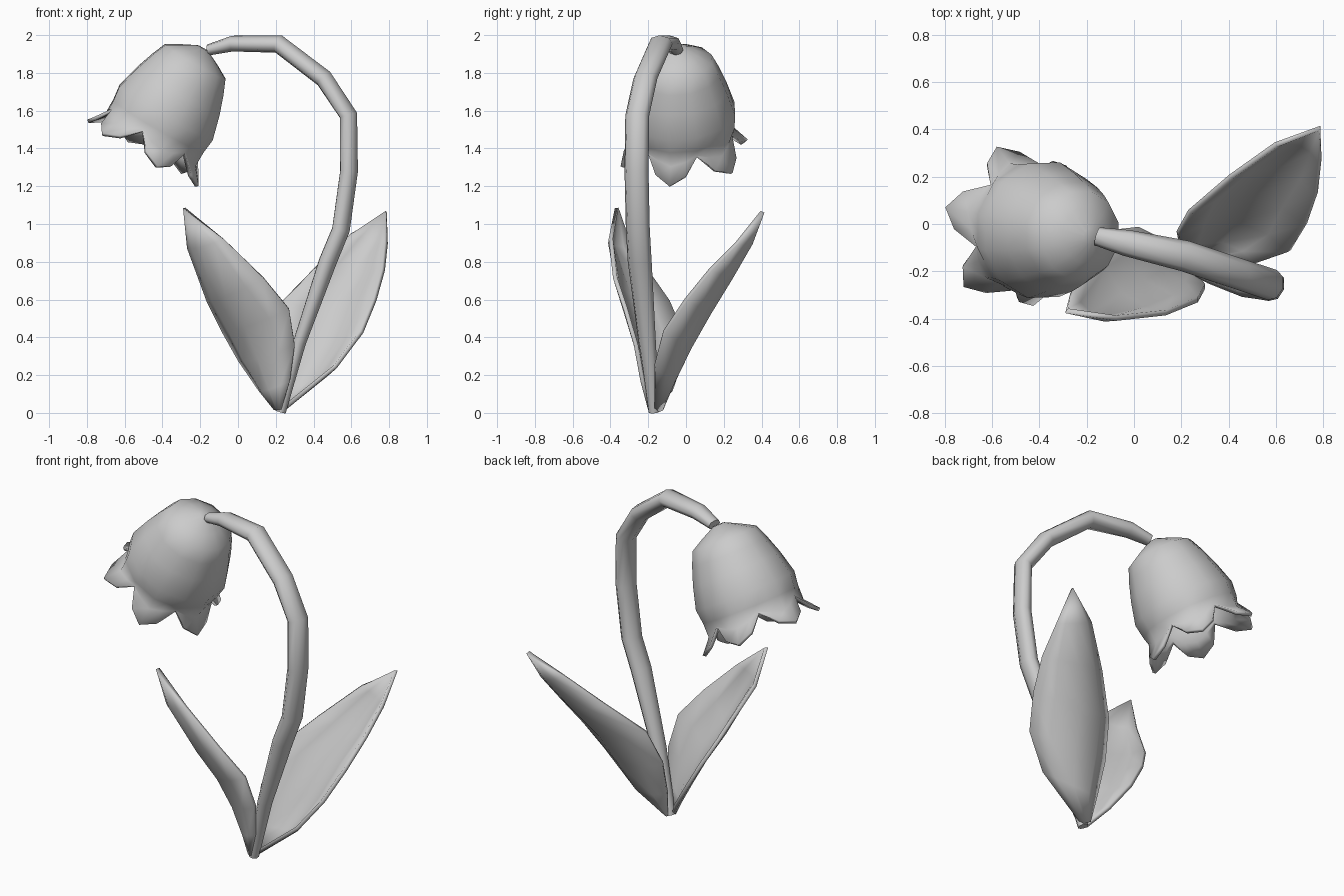
import bpy, bmesh
from math import cos, sin, pi
from mathutils import Vector as V

if "Cube" in bpy.data.objects:
    bpy.data.objects.remove(bpy.data.objects["Cube"])


def build(name, rings, closed, caps=(), thickness=0, angle=60):
    """Skin a list of equal-length point rows into a smooth-shaded object."""
    bm = bmesh.new()
    rows = [[bm.verts.new(p) for p in ring] for ring in rings]
    n = len(rows[0])
    for a, b in zip(rows, rows[1:]):
        for i in range(n if closed else n - 1):
            j = (i + 1) % n
            bm.faces.new((a[i], a[j], b[j], b[i]))
    for c in caps:
        bm.faces.new(rows[c])
    bmesh.ops.remove_doubles(bm, verts=bm.verts, dist=0.0005)
    bmesh.ops.recalc_face_normals(bm, faces=bm.faces)
    me = bpy.data.meshes.new(name)
    bm.to_mesh(me)
    bm.free()
    ob = bpy.data.objects.new(name, me)
    bpy.context.collection.objects.link(ob)
    if thickness:
        mod = ob.modifiers.new("thickness", "SOLIDIFY")
        mod.thickness = thickness
        mod.offset = 0
    bpy.ops.object.select_all(action="DESELECT")
    ob.select_set(True)
    bpy.context.view_layer.objects.active = ob
    bpy.ops.object.shade_smooth_by_angle(angle=angle * pi / 180)
    return ob


# Stem: flattened tube swept along an arching path (point, width scale)
path = [((.225, -.17, .005), .45), ((.325, -.205, .37), .72), ((.475, -.245, .8), 1),
        ((.545, -.255, .97), 1), ((.588, -.262, 1.28), 1), ((.585, -.258, 1.575), 1),
        ((.455, -.215, 1.77), 1), ((.215, -.135, 1.953), 1), ((-.03, -.08, 1.955), .85),
        ((-.155, -.052, 1.922), .6)]
pts = [V(p) for p, _ in path]
side = V((.28, .96, 0)).normalized()
rings = []
for k, (p, s) in enumerate(zip(pts, (s for _, s in path))):
    t = (pts[min(k + 1, len(pts) - 1)] - pts[max(k - 1, 0)]).normalized()
    up = t.cross(side).normalized()
    rings.append([p + side * cos(i * pi / 4) * .066 * s + up * sin(i * pi / 4) * .049 * max(s, .6)
                  for i in range(8)])
build("stem", rings, True, caps=(0, -1), angle=75)

# Bell flower: twelve-sided cup around a tilted axis, flaring into six petal tips
axis = V((-.497, .067, -.864)).normalized()
top = V((-.182, -.053, 1.935))
u = V((-.285, .0775, .17))
u = (u - axis * u.dot(axis)).normalized()
w = axis.cross(u)
# each row: (depth, radius) at petal centre, petal shoulder, valley
rows = [[(.015, .03)] * 3, [(.055, .11)] * 3, [(.095, .183)] * 3, [(.17, .215)] * 3,
        [(.27, .25)] * 3, [(.4, .285)] * 3, [(.48, .275)] * 3,
        [(.57, .275), (.555, .268), (.52, .26)],
        [(.652, .345), (.615, .322), (.53, .262)]]
rings = []
for row in rows:
    ring = []
    for i in range(24):
        d, r = row[(0, 1, 2, 1)[i % 4]]
        if i % 2:
            r *= cos(pi / 12)
        a = i * pi / 12
        ring.append(top + axis * d + (u * cos(a) + w * sin(a)) * r)
    rings.append(ring)
build("bell_flower", rings, True, caps=(0,), thickness=.02)


def leaf(name, left, right, tip, cup=.21):
    """Cupped blade between two edge curves that meet in a point."""
    tip = V(tip)
    length = tip - V(left[0])
    rings = []
    for l, r in zip(left, right):
        l, r = V(l), V(r)
        n = (r - l).cross(length).normalized()
        if n.z > 0:
            n = -n
        rings.append([l.lerp(r, f) + n * cup * (r - l).length * 4 * f * (1 - f)
                      for f in (0, .2, .5, .8, 1)])
    rings.append([tip] * 5)
    build(name, rings, False, thickness=.023)


leaf("front_leaf",
     [(.2, -.17, .02), (.12, -.07, .12), (.01, -.015, .28), (-.08, -.025, .44),
      (-.155, -.09, .59), (-.26, -.29, .875)],
     [(.23, -.19, .02), (.275, -.23, .17), (.3, -.265, .36), (.27, -.32, .55),
      (.135, -.375, .715), (-.075, -.398, .92)],
     (-.285, -.367, 1.085))

leaf("back_leaf",
     [(.215, -.13, .02), (.195, -.1, .17), (.185, -.04, .38), (.235, .05, .59),
      (.41, .2, .77), (.6, .335, .95)],
     [(.235, -.165, .02), (.515, -.165, .245), (.655, -.115, .43), (.725, .0, .6),
      (.77, .13, .76), (.785, .27, .9)],
     (.785, .405, 1.065), cup=.24)
